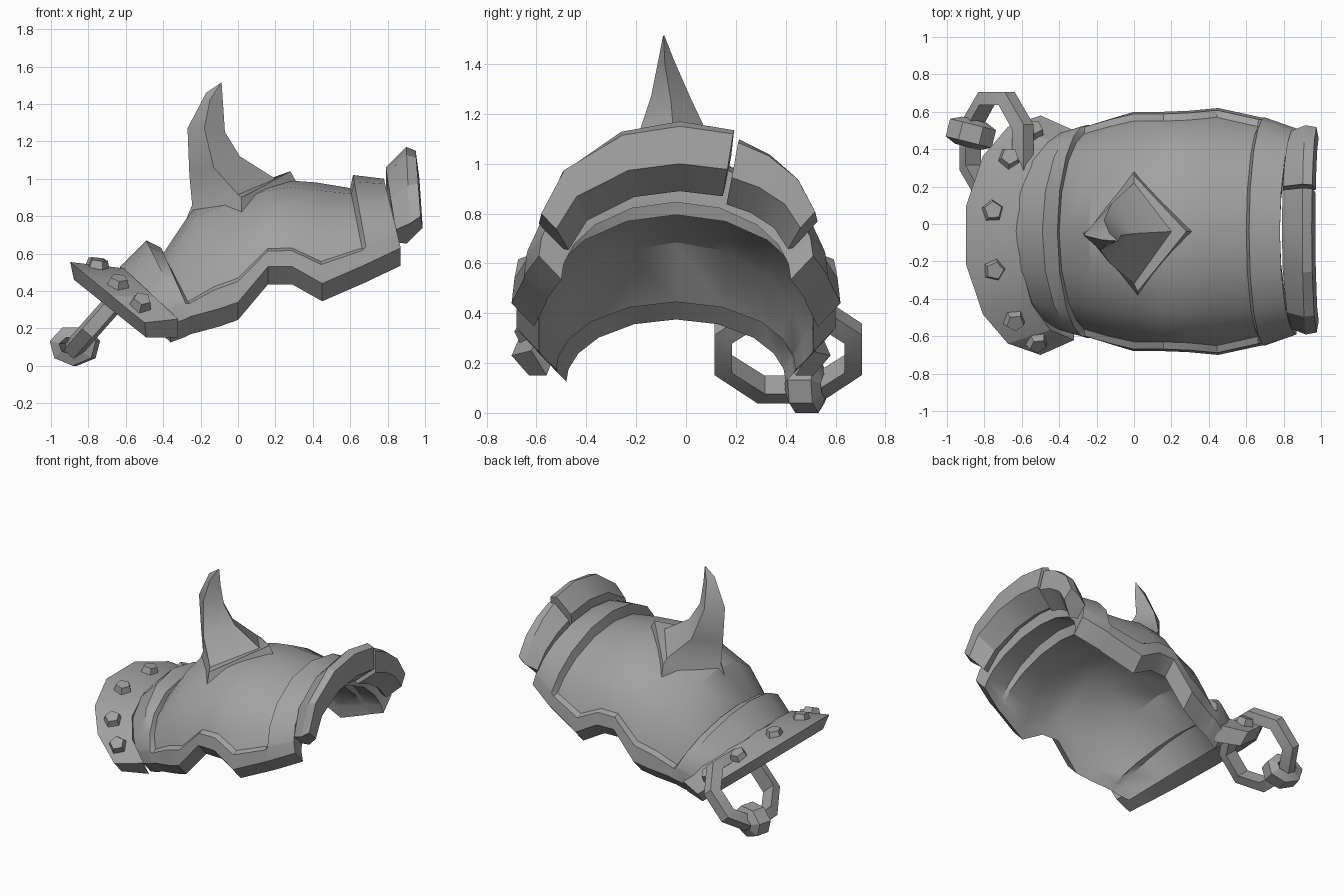
import bpy, bmesh, math
from mathutils import Vector, Matrix

if "Cube" in bpy.data.objects:
    bpy.data.objects.remove(bpy.data.objects["Cube"])

metal = bpy.data.materials.new("grey_metal")
metal.diffuse_color = (0.36, 0.36, 0.36, 1)
metal.use_nodes = True
metal.node_tree.nodes["Principled BSDF"].inputs["Base Color"].default_value = metal.diffuse_color


def finish(name, bm, angle=30):
    bmesh.ops.recalc_face_normals(bm, faces=bm.faces)
    me = bpy.data.meshes.new(name)
    bm.to_mesh(me)
    bm.free()
    me.materials.append(metal)
    ob = bpy.data.objects.new(name, me)
    bpy.context.collection.objects.link(ob)
    bpy.ops.object.select_all(action='DESELECT')
    ob.select_set(True)
    bpy.context.view_layer.objects.active = ob
    bpy.ops.object.shade_smooth_by_angle(angle=math.radians(angle))
    return ob


def arch(s, t, cy):
    """Point on a half-ellipse; s = (top x, top z, foot x, foot z, half width), t in -1..1."""
    xt, zt, xb, zb, w = s
    a = t * math.pi / 2
    c = math.cos(a)
    return Vector((xb + (xt - xb) * c, cy + w * math.sin(a), zb + (zt - zb) * c))


def loft(name, rings, angle=30, closed=False, cap=True):
    """Skin closed rings; end caps are strips of quads (even ring length)."""
    bm = bmesh.new()
    vs = [[bm.verts.new(p) for p in r] for r in rings]
    n = len(vs[0])
    pairs = list(zip(vs, vs[1:])) + ([(vs[-1], vs[0])] if closed else [])
    for a, b in pairs:
        for i in range(n):
            j = (i + 1) % n
            bm.faces.new((a[i], a[j], b[j], b[i]))
    if cap and not closed:
        for r in (vs[0], vs[-1]):
            for i in range(n // 2 - 1):
                bm.faces.new((r[i], r[i + 1], r[n - 2 - i], r[n - 1 - i]))
    return finish(name, bm, angle)


# Main shell: stations along its length, raised ones form the end borders
stations = [
    ((-.63, .53, -.36, .22, .53), 1), ((-.49, .67, -.28, .25, .56), 1),
    ((-.41, .63, -.25, .265, .57), 1), ((-.40, .60, -.23, .27, .57), 0),
    ((-.24, .84, -.10, .305, .61), 0), ((.0, .93, .0, .34, .64), 0),
    ((.15, .97, .16, .53, .64), 0), ((.28, .99, .29, .53, .645), 0),
    ((.42, .98, .45, .44, .66), 0), ((.60, .95, .68, .54, .61), 0),
    ((.615, 1.02, .70, .55, .61), 1), ((.78, 1.0, .87, .63, .55), 1)]
half = [.25, .5, .7, .86, .88, 1]
ts = [-t for t in reversed(half)] + [0] + half
rings = []
for t in ts:
    outer, inner = [], []
    for (xt, zt, xb, zb, w), raised in stations:
        lift = 0 if raised or abs(t) > .87 else .035
        outer.append(arch((xt, zt, xb, zb, w - lift), t, -.04))
        inner.append(arch((xt, zt - .155, xb, zb - .095, w - .09), t, -.04))
    rings.append(outer + inner[::-1])
loft("shoulder_shell", rings, 32)

# Flared collar in two pieces with a small notch between them
collar = [(.79, .92, .86, .62, .47), (.79, 1.06, .85, .68, .54), (.90, 1.17, .92, .70, .57),
          (.95, 1.15, .98, .75, .56), (.97, 1.0, .99, .70, .50), (.84, .89, .91, .62, .45)]
low = [(a, b - .03, c, d, e - .01) for a, b, c, d, e in collar]
for name, prof, tt in (("collar_front", collar, (-.92, -.62, -.27, 0, .25)),
                       ("collar_back", low, (.28, .45, .66, .9))):
    loft(name, [[arch(s, t, -.025) for s in prof] for t in tt], 25)

# Studded strap hugging the low end
strap = [(-.91, .565, -.50, .23, .64), (-.62, .53, -.32, .25, .56),
         (-.62, .43, -.32, .15, .50), (-.89, .47, -.49, .15, .57)]
loft("strap", [[arch(s, t, -.06) for s in strap] for t in (-1, -.72, -.46, -.16, .16, .46, .72, 1)], 20)

# Five-sided studs set square to the strap
mid = tuple((a + b) / 2 for a, b in zip(strap[0], strap[1]))
for k, t in enumerate((-.8, -.55, -.2, .14, .48, .76)):
    p = arch(mid, t, -.06)
    along = arch(mid, t + .05, -.06) - arch(mid, t - .05, -.06)
    across = arch(strap[1], t, -.06) - arch(strap[0], t, -.06)
    nrm = across.cross(along).normalized()
    if nrm.z < 0:
        nrm = -nrm
    bm = bmesh.new()
    bmesh.ops.create_cone(bm, cap_ends=True, segments=5, radius1=.07, radius2=.048, depth=.07,
                          matrix=Matrix.Translation(p) @ nrm.to_track_quat('Z', 'X').to_matrix().to_4x4())
    finish("stud_%d" % (k + 1), bm, 10)

# Curved horn: four-sided rings (left, front, right, back) starting with a low lip
horn = [
    [(-.30, -.05, .68), (.02, -.38, .82), (.33, -.04, .95), (.0, .28, .83)],
    [(-.27, -.05, .80), (.02, -.36, .90), (.28, -.04, 1.04), (.0, .26, .91)],
    [(-.245, -.05, .86), (.0, -.32, .915), (.20, -.04, 1.0), (.0, .22, .94)],
    [(-.26, -.05, 1.02), (-.13, -.21, 1.06), (.01, -.05, 1.12), (-.12, .11, 1.07)],
    [(-.27, -.06, 1.27), (-.18, -.14, 1.27), (-.07, -.06, 1.25), (-.16, .02, 1.26)],
    [(-.17, -.085, 1.46), (-.15, -.11, 1.42), (-.08, -.085, 1.40), (-.13, -.05, 1.42)],
    [(-.095, -.09, 1.51), (-.093, -.093, 1.51), (-.088, -.09, 1.515), (-.09, -.087, 1.515)]]
loft("horn", horn, 35)


def link(name, centre, u, v, ru, rv, sides, band, width, phase):
    """Faceted chain link in the plane of u and v, with a rectangular section."""
    c, u, v = Vector(centre), Vector(u).normalized(), Vector(v).normalized()
    n = u.cross(v)
    out = []
    for i in range(sides):
        a = 2 * math.pi * (i + phase) / sides
        ring = []
        for d, h in ((0, -.32), (0, .32), (band, .5), (band, -.5)):
            ring.append(c + u * (ru - d) * math.cos(a) + v * (rv - d) * math.sin(a) + n * h * width)
        out.append(ring)
    return loft(name, out, 20, closed=True)


# Hanging chain: a wide link through the strap end and a small one on it
link("large_link", (-.735, .41, .255), (.66, 0, .75), (0, 1, 0), .28, .32, 8, .075, .11, .5)
link("small_link", (-.872, .485, .108), (1, -.25, 0), (0, 0, 1), .13, .108, 7, .06, .15, .25)
